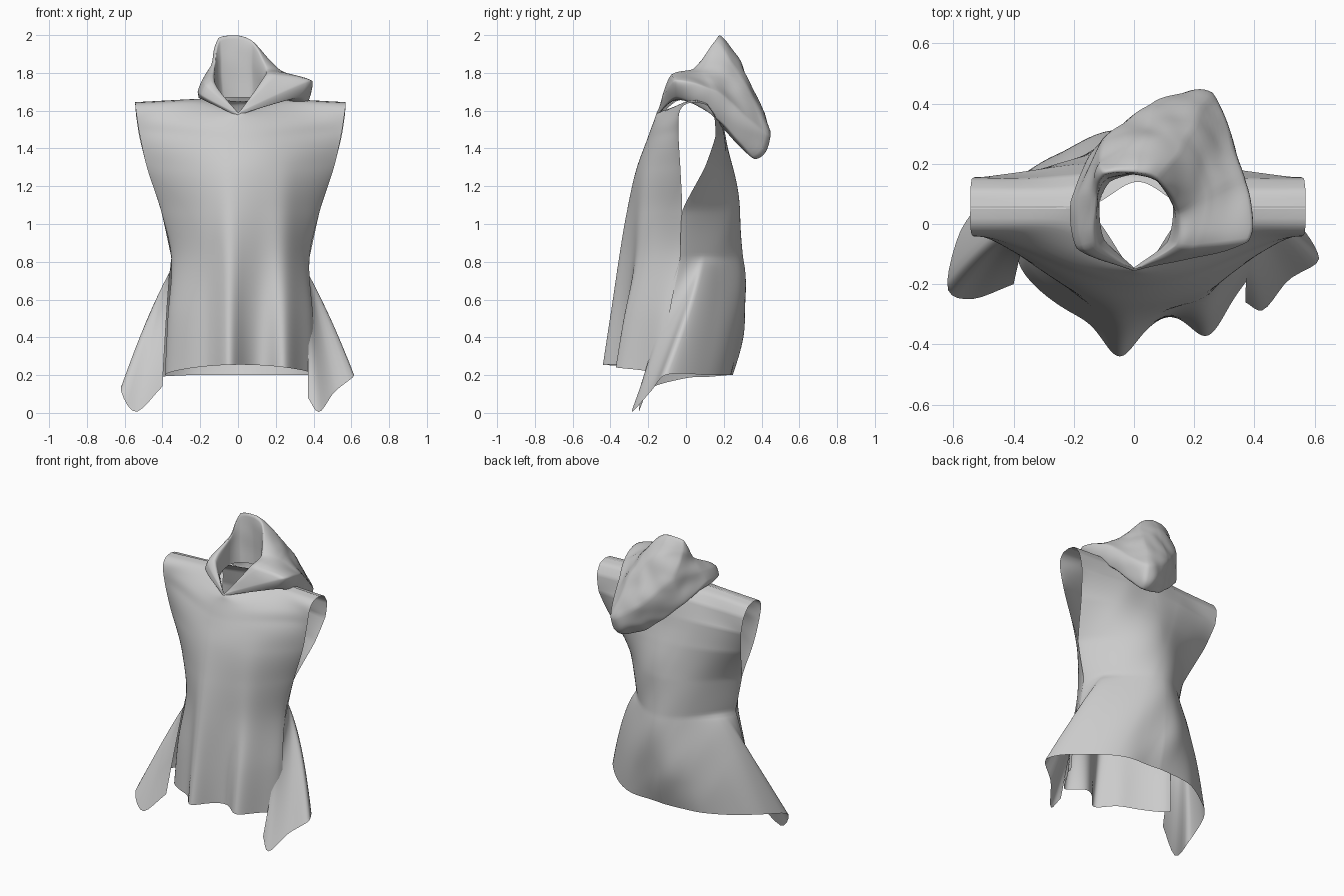
import bpy, math
from mathutils import Vector, noise


def spline(keys, t, straight=0):
    """Interpolation through (position, values...) keys; straight=1 is linear."""
    i = 0
    while i < len(keys) - 2 and t > keys[i + 1][0]:
        i += 1
    a, b = keys[i], keys[i + 1]
    p, q = keys[max(i - 1, 0)], keys[min(i + 2, len(keys) - 1)]
    h = b[0] - a[0]
    f = (t - a[0]) / h
    out = []
    for k in range(1, len(a)):
        m0 = (b[k] - p[k]) / (b[0] - p[0]) * h
        m1 = (q[k] - a[k]) / (q[0] - a[0]) * h
        c = ((2*f**3 - 3*f*f + 1) * a[k] + (f**3 - 2*f*f + f) * m0
             + (3*f*f - 2*f**3) * b[k] + (f**3 - f*f) * m1)
        out.append(c + (a[k] + (b[k] - a[k]) * f - c) * straight)
    return out


def sheet(name, fn, nu, nv, closed=False):
    """Grid surface from fn(u, v), u and v in 0..1."""
    cols = nu if closed else nu + 1
    verts = [fn(i / nu, j / nv) for j in range(nv + 1) for i in range(cols)]
    faces = []
    for j in range(nv):
        for i in range(nu):
            n = (i + 1) % cols
            faces.append((j*cols + i, j*cols + n, (j+1)*cols + n, (j+1)*cols + i))
    me = bpy.data.meshes.new(name)
    me.from_pydata(verts, [], faces)
    me.polygons.foreach_set("use_smooth", [True] * len(faces))
    ob = bpy.data.objects.new(name, me)
    bpy.context.collection.objects.link(ob)
    return ob


def gauss(x, c, w):
    return math.exp(-((x - c) / w) ** 2)


def section(row, u, s):
    """One horizontal cloth line: u in -1..1 across the body."""
    half, y_edge, z_edge, y_mid, z_mid, k = row
    b = max(math.cos(u * math.pi / 2), 0) ** (2 * k)
    slope = .03 * (1 - abs(u)) * max(0, s - .8) / .2
    return Vector((half * u + 0.013, y_edge + (y_mid - y_edge) * b,
                   z_edge + slope + (z_mid - z_edge) * b))


# keys: s, half width, edge y, edge z, middle y, middle z, bump sharpness
FRONT = [(0, .40, -.11, .20, -.345, .255, .3), (.18, .385, -.09, .50, -.335, .52, .32),
         (.38, .365, -.03, .82, -.32, .82, .36), (.54, .42, -.02, 1.07, -.30, 1.06, .42),
         (.68, .495, -.03, 1.30, -.265, 1.28, .5), (.80, .535, -.04, 1.48, -.205, 1.45, .7),
         (.90, .552, -.035, 1.59, -.17, 1.53, 1.6), (.96, .557, 0, 1.635, -.16, 1.55, 5),
         (1, .557, .06, 1.645, -.15, 1.56, 10)]
BACK = [(.38, .365, -.03, .82, .30, .82, .42), (.54, .42, -.02, 1.07, .285, 1.07, .42),
        (.68, .495, .10, 1.30, .25, 1.30, .45), (.80, .535, .155, 1.46, .215, 1.47, .7),
        (.90, .552, .15, 1.57, .18, 1.58, 2), (.96, .557, .11, 1.63, .16, 1.61, 5),
        (1, .557, .05, 1.645, .14, 1.62, 10)]
# back hem wraps forward into a hanging corner on each side
HEM_R = [(0, 0, .24, .20), (.35, .25, .225, .20), (.6, .44, .11, .20), (.78, .615, -.11, .20),
         (.86, .51, -.19, .11), (.93, .43, -.285, .005), (1, .37, -.26, .08)]
HEM_L = [(0, 0, .24, .20), (.35, -.25, .225, .20), (.6, -.45, .11, .19), (.78, -.575, -.02, .18),
         (.86, -.62, -.21, .12), (.93, -.54, -.25, .005), (1, -.40, -.20, .14)]


def front(u, s):
    u = u * 2 - 1
    p = section(spline(FRONT, s), u, s)
    # draped folds, deepest at the hem
    fade = max(0, 1 - s / .75) ** 1.3
    x = p.x
    p.y += fade * (-.10 * gauss(x, -.05, .07) + .03 * gauss(x, .11, .07)
                   - .085 * gauss(x, .25, .07))
    p.y += .012 * noise.noise((x * 5, p.z * 2, 1)) * (1 - abs(u)) * (1 - s)
    return p


def back(u, s):
    u = u * 2 - 1
    side = min(1, max(0, (abs(u) - .2) / .6))
    p = section(spline(BACK, max(s, .38), .6), u, s)
    if s < .38:
        t = 1 - s / .38
        top = p.copy()
        hem = Vector(spline(HEM_R if u > 0 else HEM_L, abs(u)))
        p = top.lerp(hem, t)
        p.x = top.x + (hem.x - top.x) * t ** (1.3 - .55 * side)
        p.y = top.y + (hem.y - top.y) * t ** (1.6 - .6 * side)
        p.y += .03 * math.sin(math.pi * t) * math.cos(u * math.pi / 2)
    # soft diagonal creases
    p.y += .02 * noise.noise((p.x * 5 + p.z * 2, p.z * 2.5, 4)) * (1 - abs(u)) * min(1, (1 - s) * 4)
    return p


sheet("front_panel", front, 120, 80)
sheet("back_panel", back, 120, 90)

# hood rings, each: front, front-left, left, back-left, back, back-right, right, front-right
RINGS = [
    [(0, -.155, 1.57), (-.17, -.07, 1.65), (-.21, .06, 1.67), (-.14, .17, 1.62),
     (.05, .20, 1.53), (.20, .20, 1.50), (.25, .07, 1.66), (.18, -.07, 1.65)],
    [(0, -.157, 1.58), (-.19, -.08, 1.68), (-.21, .08, 1.70), (-.13, .24, 1.58),
     (.07, .33, 1.39), (.24, .36, 1.35), (.34, .14, 1.58), (.33, -.05, 1.67)],
    [(0, -.155, 1.59), (-.17, -.08, 1.73), (-.18, .10, 1.77), (-.10, .28, 1.76),
     (.07, .41, 1.58), (.26, .44, 1.47), (.36, .16, 1.70), (.38, -.06, 1.76)],
    [(0, -.15, 1.59), (-.14, -.07, 1.75), (-.14, .10, 1.84), (-.12, .20, 1.93),
     (.03, .27, 1.88), (.17, .28, 1.81), (.25, .10, 1.80), (.20, -.08, 1.79)],
    [(0, -.148, 1.58), (-.12, -.06, 1.74), (-.12, .09, 1.84), (-.10, .16, 1.98),
     (0, .17, 1.995), (.08, .15, 1.97), (.15, .04, 1.82), (.14, -.07, 1.78)],
    [(0, -.145, 1.57), (-.10, -.05, 1.65), (-.115, .07, 1.67), (-.08, .14, 1.67),
     (0, .165, 1.67), (.08, .15, 1.67), (.13, .06, 1.67), (.11, -.06, 1.65)],
]


def around(ring, u):
    """Open spline from front back to front, so the collar keeps a sharp V."""
    n = len(ring)
    return spline([(k / n, *ring[k % n]) for k in range(n + 1)], u, .35)


def hood(u, v):
    keys = [(j / (len(RINGS) - 1), *around(r, u)) for j, r in enumerate(RINGS)]
    p = Vector(spline(keys, v, .3))
    # crumpled cloth
    w = .015 * math.sin(math.pi * v) * math.sin(math.pi * u)
    p += w * Vector(noise.noise_vector(p * 9))
    p.z = min(p.z, 2)
    return p


sheet("hood", hood, 96, 60, closed=True)
